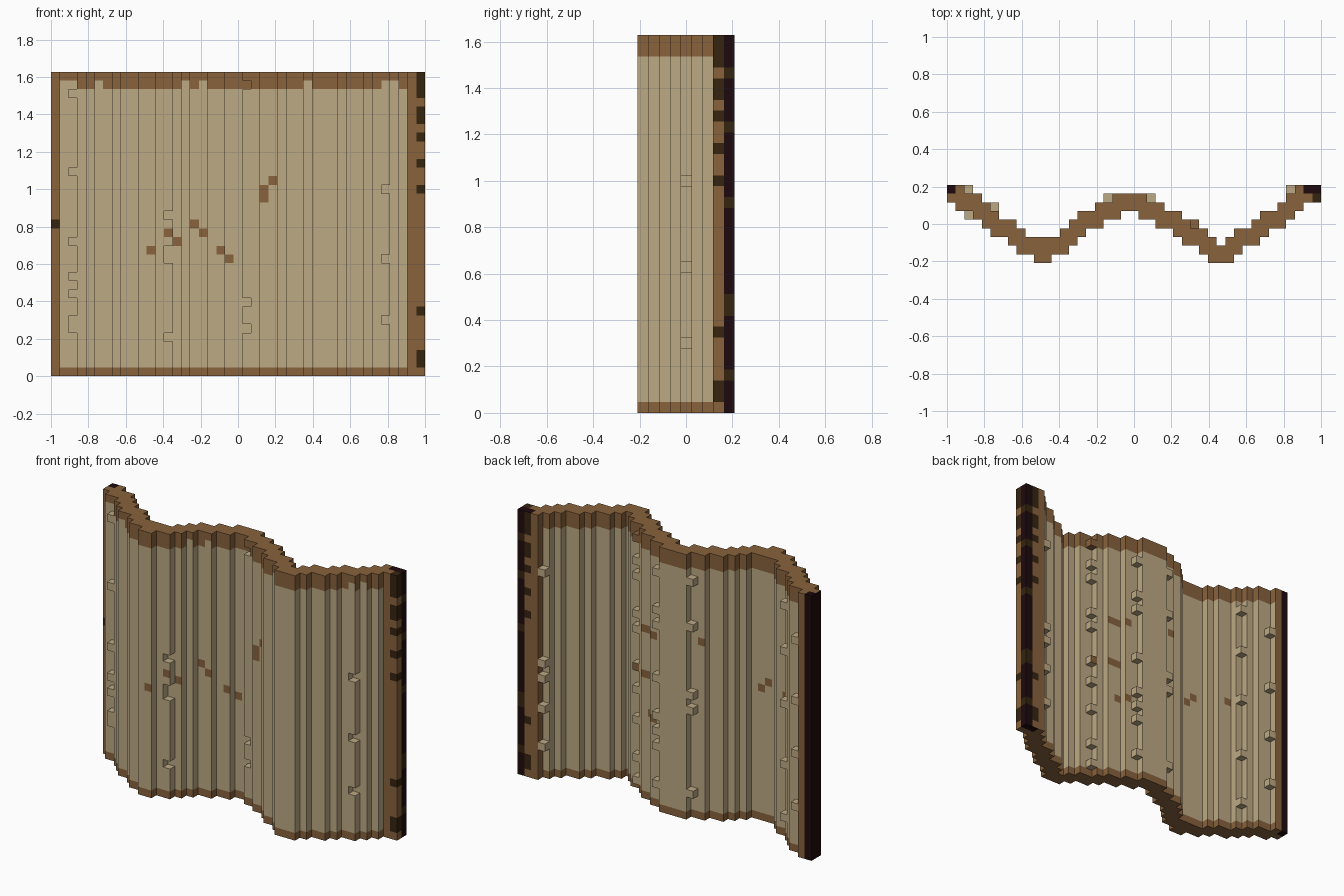
import bpy
import bmesh
from mathutils import Vector

cube = bpy.data.objects.get("Cube")
if cube:
    bpy.data.objects.remove(cube, do_unlink=True)

COLUMNS, DEPTH, LAYERS = 43, 9, 35
SIZE = 2 / COLUMNS

# Materials
PARCHMENT, BROWN, DARK, CHARRED = range(4)
palette = [
    ("parchment", (0.515, 0.402, 0.235)),
    ("worn_brown", (0.250, 0.124, 0.046)),
    ("dark_brown", (0.036, 0.018, 0.005)),
    ("charred_edge", (0.013, 0.003, 0.004)),
]


def make_material(name, rgb):
    material = bpy.data.materials.new(name)
    material.use_nodes = True
    colour = (*rgb, 1)
    material.diffuse_color = colour
    shader = material.node_tree.nodes["Principled BSDF"]
    shader.inputs["Base Color"].default_value = colour
    shader.inputs["Roughness"].default_value = 0.9
    return material


# Front of the folded sheet, in block rows, one entry per column
front = [7, 6, 6, 5, 4, 3, 3, 2, 1, 1, 0, 0, 1, 1, 2, 3, 4, 4, 5, 5, 6, 6,
         5, 5, 4, 4, 3, 2, 2, 1, 0, 0, 0, 1, 2, 2, 3, 4, 4, 5, 6, 7, 7]


def back_row(column):
    near = front[max(column - 1, 0):column + 2]
    return max(near) + 2


# Ragged creases: column -> (shift in rows, layers where it happens)
front_teeth = {
    2: (-1, {5, 6, 9, 11, 15, 23, 32}),
    13: (1, {4, 13, 14, 18}),
    22: (1, {5, 8, 33}),
    38: (1, {6, 13, 21}),
}
back_teeth = {
    39: {4, 9, 13, 15, 27},
    28: {1, 4, 9, 13, 16, 21, 23, 28, 30, 33},
    23: {3, 8, 10, 12, 17, 24, 26, 31},
    18: {3, 14, 16, 25, 31},
    5: {3, 10, 18, 25, 31},
    2: {6, 13, 20, 28},
}

# Stains and wear, as (column, layer) spots
front_stains = {(24, 20), (24, 21), (25, 22), (11, 14), (13, 16), (14, 15),
                (16, 17), (17, 16), (19, 14), (20, 13)}
back_stains = {(28, 16), (17, 23), (10, 18), (11, 17), (6, 18), (24, 22),
               (25, 22), (26, 22), (25, 16), (26, 16), (25, 11), (24, 11)}
top_notches = {1, 2, 5, 15, 17, 29, 38, 39}
scorched = {1, 2, 7, 21, 24, 27, 29, 30, 32, 33, 34}
faded_char = {3, 9, 10, 19, 26, 31}

# Fill the blocks of the sheet
blocks = set()
for column in range(COLUMNS):
    shift, teeth = front_teeth.get(column, (0, ()))
    for layer in range(LAYERS):
        start = front[column] + (shift if layer in teeth else 0)
        end = back_row(column) + (layer in back_teeth.get(column, ()))
        for row in range(start, end):
            blocks.add((column, row, layer))


def face_colour(block, axis, sign):
    column, row, layer = block
    last = COLUMNS - 1
    # Burnt side edges
    if column == last and row == DEPTH - 1:
        return DARK if layer in faded_char else CHARRED
    if column == last:
        return DARK if layer in scorched else BROWN
    if column == last - 1 and row == DEPTH - 1:
        if axis == 2:
            return CHARRED
        return DARK if layer in scorched else BROWN
    if column == 0:
        if row == DEPTH - 1 or (axis == 0 and sign < 0):
            return CHARRED
        return DARK if layer == LAYERS // 2 else BROWN
    # Brown rim along top and bottom
    rim_top = LAYERS - 2
    if axis == 2 and (layer == LAYERS - 1 or layer == 0):
        return BROWN
    if layer == rim_top and column in top_notches and axis == 1 and sign < 0:
        return PARCHMENT
    if layer < 1 or layer >= rim_top:
        return BROWN
    # Worn sides and stains
    if axis == 1 and sign < 0:
        worn = column >= last - 1 or (column, layer) in front_stains
        return BROWN if worn else PARCHMENT
    if axis == 1:
        worn = column <= 1 or column >= last - 2
        return BROWN if worn or (column, layer) in back_stains else PARCHMENT
    return BROWN if row >= DEPTH - 2 and column > last - 3 else PARCHMENT


# Skin the blocks with outward faces
bm = bmesh.new()
corners = {}


def corner(grid):
    if grid not in corners:
        x, y, z = grid
        corners[grid] = bm.verts.new(
            Vector((x - COLUMNS / 2, y - DEPTH / 2, z)) * SIZE)
    return corners[grid]


for block in sorted(blocks):
    for axis in range(3):
        for sign in (-1, 1):
            neighbour = list(block)
            neighbour[axis] += sign
            if tuple(neighbour) in blocks:
                continue
            u, v = (axis + 1) % 3, (axis + 2) % 3
            loop = []
            for du, dv in ((0, 0), (1, 0), (1, 1), (0, 1))[::sign]:
                grid = list(block)
                grid[axis] += sign > 0
                grid[u] += du
                grid[v] += dv
                loop.append(corner(tuple(grid)))
            face = bm.faces.new(loop)
            face.material_index = face_colour(block, axis, sign)

# Merge flat neighbours of one colour into clean panels
bmesh.ops.dissolve_limit(bm, angle_limit=0.01, verts=bm.verts[:],
                         edges=bm.edges[:], delimit={'MATERIAL'})

mesh = bpy.data.meshes.new("wavy_sheet")
bm.to_mesh(mesh)
bm.free()
for name, rgb in palette:
    mesh.materials.append(make_material(name, rgb))
sheet = bpy.data.objects.new("wavy_sheet", mesh)
bpy.context.collection.objects.link(sheet)
